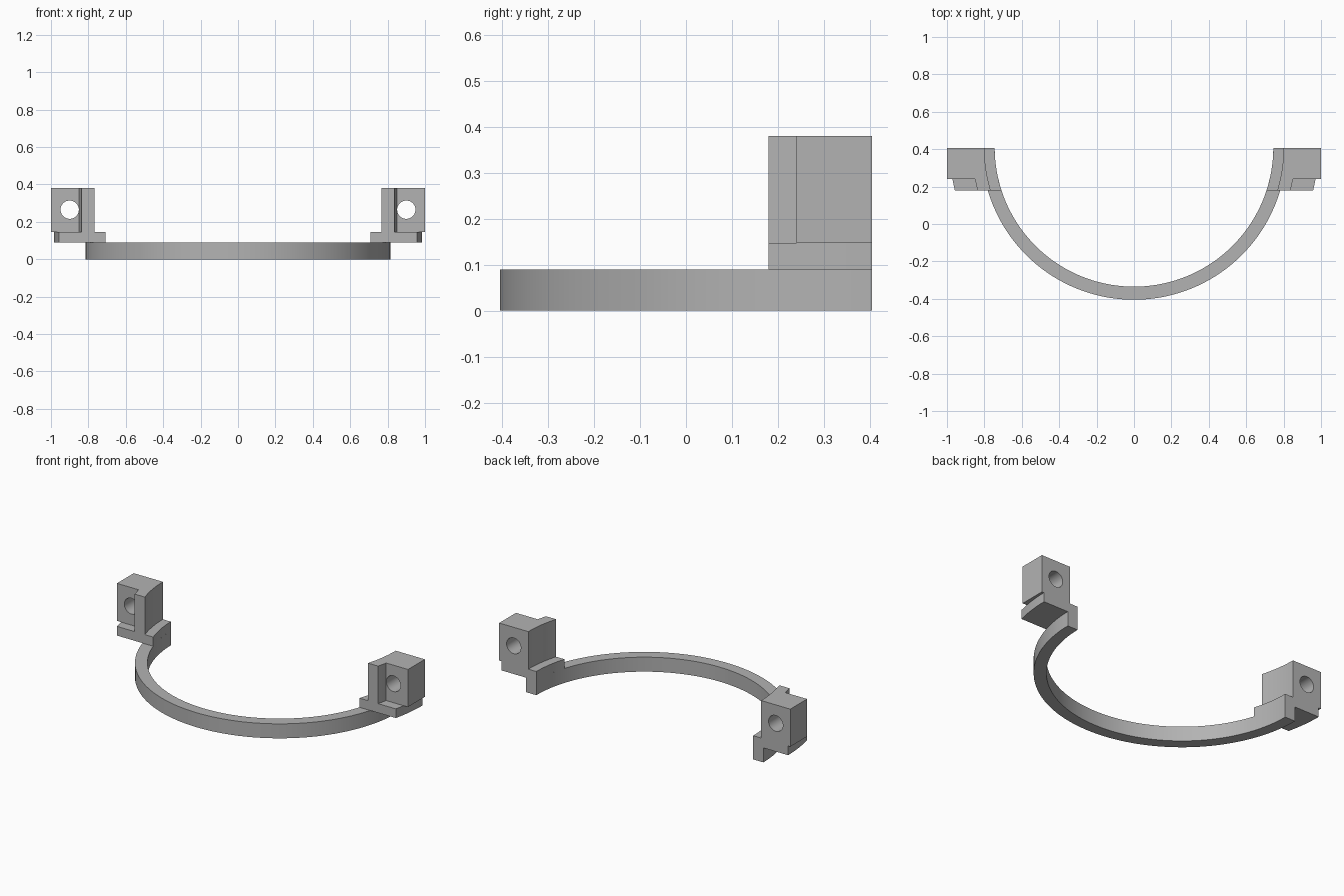
import bpy
import bmesh
from math import asin, cos, sin, pi
from mathutils import Matrix

cube = bpy.data.objects.get("Cube")
if cube:
    bpy.data.objects.remove(cube, do_unlink=True)

# Single grey material
grey = bpy.data.materials.new("mid_grey")
grey.use_nodes = True
colour = (0.45, 0.45, 0.45, 1)
grey.diffuse_color = colour
grey.node_tree.nodes["Principled BSDF"].inputs["Base Color"].default_value = colour

# Shared plan dimensions
CENTRE_Y = 0.41
BACK, SHOULDER, FRONT = 0.405, 0.24, 0.18
RING_IN, RING_OUT = 0.745, 0.815
RING_TOP, LEDGE_TOP, POST_TOP = 0.09, 0.147, 0.38


def angle_at(radius, y):
    """Angle below the +x axis where the circle crosses the given y."""
    return asin((y - CENTRE_Y) / radius)


def arc(radius, start, end, steps):
    angles = [start + (end - start) * i / steps for i in range(steps + 1)]
    return [(radius * cos(a), CENTRE_Y + radius * sin(a)) for a in angles]


def arc_between(radius, y0, y1, steps=10):
    return arc(radius, angle_at(radius, y0), angle_at(radius, y1), steps)


def finish(bm, name):
    bmesh.ops.recalc_face_normals(bm, faces=bm.faces)
    mesh = bpy.data.meshes.new(name)
    bm.to_mesh(mesh)
    bm.free()
    mesh.materials.append(grey)
    obj = bpy.data.objects.new(name, mesh)
    bpy.context.collection.objects.link(obj)
    return obj


def prism(name, outline, bottom, top, side=1):
    """Extrude a plan outline upward, mirrored in x when side is -1."""
    bm = bmesh.new()
    face = bm.faces.new([bm.verts.new((side * x, y, bottom)) for x, y in outline])
    up = bmesh.ops.extrude_face_region(bm, geom=[face])["geom"]
    verts = [v for v in up if isinstance(v, bmesh.types.BMVert)]
    bmesh.ops.translate(bm, verts=verts, vec=(0, 0, top - bottom))
    return finish(bm, name)


def select_only(obj):
    bpy.ops.object.select_all(action="DESELECT")
    obj.select_set(True)
    bpy.context.view_layer.objects.active = obj


def drill(obj, x, z, radius):
    """Cut a round hole along y."""
    bm = bmesh.new()
    place = Matrix.Translation((x, BACK - 0.1, z)) @ Matrix.Rotation(pi / 2, 4, "X")
    bmesh.ops.create_cone(bm, cap_ends=True, segments=40, radius1=radius,
                          radius2=radius, depth=0.5, matrix=place)
    cutter = finish(bm, "hole_cutter")
    cutter.hide_render = True
    mod = obj.modifiers.new("hole", "BOOLEAN")
    mod.operation = "DIFFERENCE"
    mod.solver = "EXACT"
    mod.object = cutter
    select_only(obj)
    bpy.ops.object.modifier_apply(modifier=mod.name)
    bpy.data.objects.remove(cutter, do_unlink=True)


# Half ring, open at the back
def half_arc(radius):
    a = angle_at(radius, BACK)
    return arc(radius, -pi - a, a, 72)


parts = [prism("half_ring", half_arc(RING_OUT) + half_arc(RING_IN)[::-1], 0, RING_TOP)]

# Curved ledge under each post
ledge_plan = arc_between(RING_IN, BACK, FRONT) + arc_between(0.985, FRONT, BACK)

# Post with a front rib along its inner side
post_plan = (arc_between(0.80, BACK, FRONT)
             + arc_between(0.867, FRONT, SHOULDER, 4)
             + [(1, SHOULDER), (1, BACK)])

for label, side in (("left", 1), ("right", -1)):
    parts.append(prism(label + "_ledge", ledge_plan, RING_TOP, LEDGE_TOP, side))
    post = prism(label + "_post", post_plan, LEDGE_TOP, POST_TOP, side)
    drill(post, side * 0.9, 0.265, 0.049)
    parts.append(post)

# Smooth the curves, keep the corners crisp
for obj in parts:
    select_only(obj)
    bpy.ops.object.shade_smooth_by_angle(angle=pi / 6)
